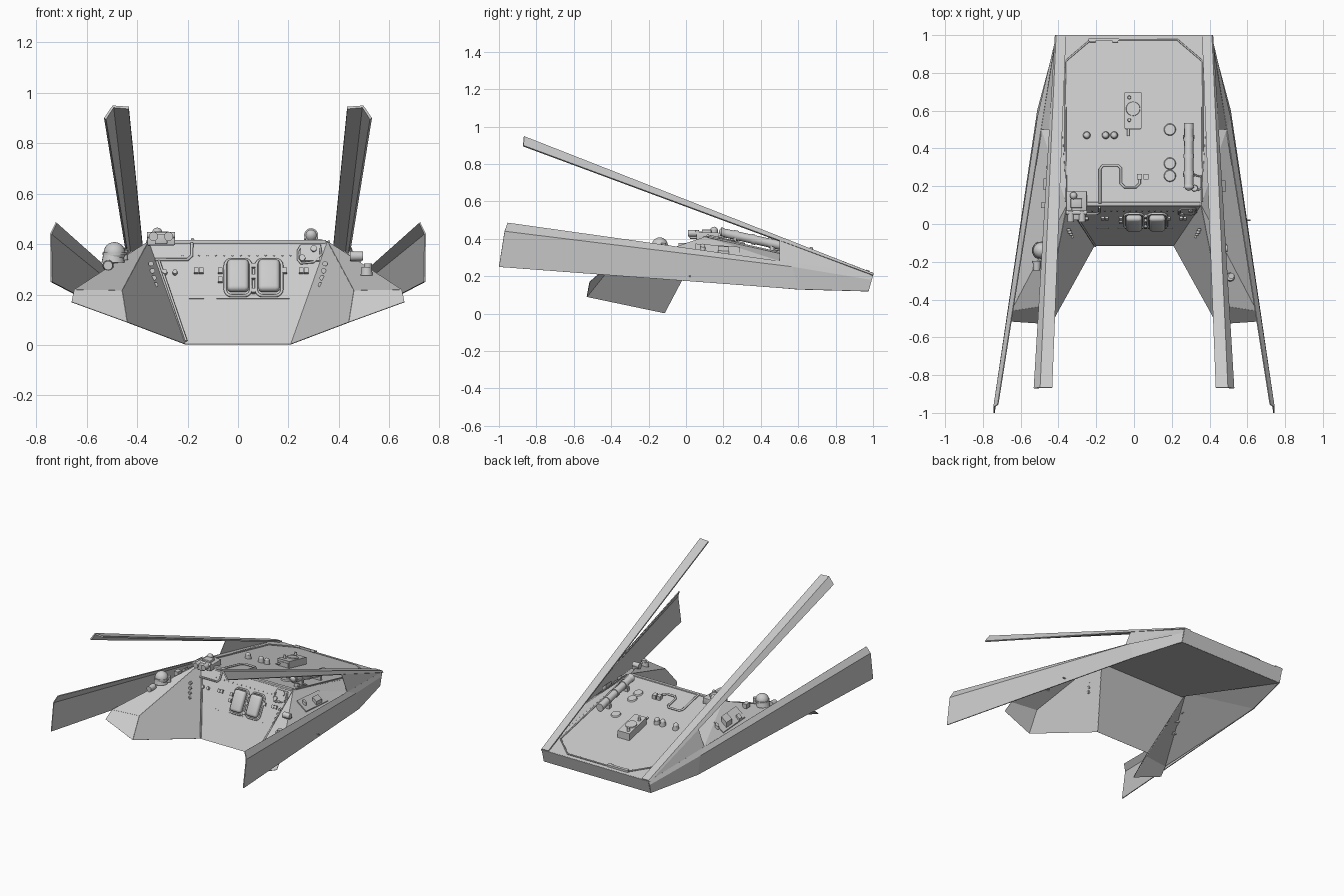
import bpy, bmesh, math
from mathutils import Matrix, Vector


def finish(name, bm, smooth=True):
    me = bpy.data.meshes.new(name)
    bm.to_mesh(me)
    bm.free()
    if smooth:
        for p in me.polygons:
            p.use_smooth = True
        me.set_sharp_from_angle(angle=math.radians(35))
    ob = bpy.data.objects.new(name, me)
    bpy.context.collection.objects.link(ob)
    return ob


def sheet(name, verts, faces, mirror=True, thick=0.003):
    bm = bmesh.new()
    vs = [bm.verts.new(v) for v in verts]
    for f in faces:
        bm.faces.new([vs[i] for i in f])
    ob = finish(name, bm, False)
    if mirror:
        m = ob.modifiers.new("mirror", 'MIRROR')
        m.use_mirror_merge = False
    s = ob.modifiers.new("thickness", 'SOLIDIFY')
    s.thickness, s.offset = thick, 0
    return ob


AXES = {'x': Matrix.Rotation(math.pi / 2, 4, 'Y'),
        'y': Matrix.Rotation(math.pi / 2, 4, 'X'), 'z': Matrix()}


def part(name, M, boxes=(), cyls=(), balls=(), bevel=0.0):
    """boxes: (centre, size); cyls: (centre, r1, r2, length, axis); balls: (centre, r)"""
    bm = bmesh.new()
    for c, s in boxes:
        bmesh.ops.create_cube(bm, size=1, matrix=M @ Matrix.Translation(c) @ Matrix.Diagonal((*s, 1)))
    if bevel:
        bmesh.ops.bevel(bm, geom=bm.edges[:], offset=bevel, segments=3, affect='EDGES', profile=0.5)
    for c, r1, r2, h, ax in cyls:
        bmesh.ops.create_cone(bm, cap_ends=True, segments=20, radius1=r1, radius2=r2, depth=h,
                              matrix=M @ Matrix.Translation(c) @ AXES[ax])
    for c, r in balls:
        bmesh.ops.create_uvsphere(bm, u_segments=20, v_segments=12, radius=r, matrix=M @ Matrix.Translation(c))
    return finish(name, bm)


def pipe(name, M, pts, r, cyclic=False):
    cu = bpy.data.curves.new(name, 'CURVE')
    cu.dimensions, cu.bevel_depth, cu.bevel_resolution = '3D', r, 2
    sp = cu.splines.new('POLY')
    sp.points.add(len(pts) - 1)
    for p, q in zip(sp.points, pts):
        p.co = (*(M @ Vector(q)), 1)
    sp.use_cyclic_u = cyclic
    cu.use_fill_caps = True
    ob = bpy.data.objects.new(name, cu)
    bpy.context.collection.objects.link(ob)
    return ob


def rounded(x0, x1, y0, y1, r, h):
    pts = []
    for cx, cy, a0 in ((x1 - r, y1 - r, 0), (x0 + r, y1 - r, 90), (x0 + r, y0 + r, 180), (x1 - r, y0 + r, 270)):
        for k in range(5):
            a = math.radians(a0 + k * 22.5)
            pts.append((cx + r * math.cos(a), cy + r * math.sin(a), h))
    return pts


# Local frames: deck (x, y, height), wall (x, z, outward), consoles (x, y, height)
DECK = Matrix(((1, 0, 0, 0), (0, 1, 0, 0), (0, -.222, 1, .432), (0, 0, 0, 1)))
WALL = Matrix(((1, 0, 0, 0), (0, .531, -.883, -.118), (0, 1, .469, 0), (0, 0, 0, 1)))
SIDE = {s: Matrix(((1, 0, 0, 0), (0, 1, 0, 0), (-.802 * s, -.074, 1, .702), (0, 0, 0, 1))) for s in (1, -1)}
WORLD = Matrix()

# Shell corner points (right side)
A, B, C = (.355, .1, .41), (.46, -.43, .215), (.65, -.46, .218)
C2, F, G = (.66, -.515, .17), (.44, -.53, .09), (.21, -.115, .003)
D, N, E = (.49, .5, .28), (.41, 1, .21), (.446, .5, .392)
N2, P, W = (.41, .975, .12), (.51, .6, .13), (.33, .085, .38)


def flip(p):
    return (-p[0], p[1], p[2])


# Main shell
sheet("deck", [A, N, flip(N), flip(A)], [(0, 1, 2, 3)], False)
sheet("front_wall", [A, flip(A), flip(G), G], [(0, 1, 2, 3)], False)
sheet("nose_plate", [N, flip(N), flip(N2), N2], [(0, 1, 2, 3)], False)
sheet("bottom_panel", [N2, W, flip(W), flip(N2)], [(0, 1, 2, 3)], False)
sheet("bottom_side_panel", [N2, P, C, A, W], [(0, 4, 3), (0, 3, 1), (1, 3, 2)])
sheet("leg_inner_panel", [A, B, F, G], [(0, 3, 2, 1)])
sheet("leg_end", [B, C, C2, F], [(0, 3, 2, 1)])
sheet("side_console_floor", [A, B, C, D, N], [(0, 1, 2), (0, 2, 3), (0, 3, 4)])
sheet("nose_side_plate", [N, D, E], [(0, 1, 2)])
sheet("outer_side_panel",
      [(.72, -.955, .485), (.742, -.97, .44), (.74, -1, .25),
       D, (.508, .57, .25), P,
       N, (.411, .99, .18), N2],
      [(0, 1, 4, 3), (1, 2, 5, 4), (3, 4, 7, 6), (4, 5, 8, 7)], thick=.006)

# Canopy beams: angled strip from the nose to the raised tips
sheet("canopy_beam",
      [(.433, -.867, .94), (.495, -.867, .945), (.527, -.87, .897),
       (.36, 1, .213), (.41, 1, .213), (.415, 1, .204)],
      [(0, 1, 4, 3), (1, 2, 5, 4)], thick=.01)

# Deck border and hinge
pipe("deck_border", DECK, [(-.36, .12, .005), (-.365, .86, .005), (-.23, .975, .005),
                           (.23, .975, .005), (.365, .86, .005), (.36, .12, .005)], .005)
part("nose_hinge", DECK, [((-.16, .975, .01), (.16, .014, .014))],
     [((-.22, .97, .01), .008, .008, .03, 'x'), ((-.1, .968, .01), .008, .008, .03, 'x')])
part("deck_rear_rail", WORLD, [((0, .105, .408), (.70, .022, .016))], bevel=.004)

# Deck control box
part("control_box", DECK, [((-.005, .60, .025), (.09, .19, .05)), ((-.005, .51, .02), (.08, .02, .03))],
     [((-.005, .61, .052), .038, .036, .008, 'z'), ((-.025, .67, .06), .010, .008, .025, 'z'),
      ((-.025, .55, .06), .010, .008, .025, 'z'), ((-.03, .49, .02), .007, .007, .05, 'y')])

# Knobs and flat domes on the deck
part("deck_knobs", DECK, cyls=[((x, .47, .014), .02, .018, .026, 'z') for x in (-.25, -.15, -.105)],
     balls=[((x, .47, .026), .017) for x in (-.25, -.15, -.105)])
part("deck_domes", DECK, cyls=[((.19, y, .006), .032, .028, .008, 'z') for y in (.5, .32, .255)])

# Pressure bottle with straps
part("pressure_bottle", DECK, [((.29, y, .015), (.06, .02, .03)) for y in (.26, .46)],
     [((.29, .36, .045), .024, .024, .30, 'y'), ((.29, .52, .045), .026, .026, .03, 'y'),
      ((.29, .205, .045), .020, .028, .03, 'y')] +
     [((.29, y, .045), .028, .028, .02, 'y') for y in (.27, .36, .45)], [((.29, .2, .045), .024)])
pipe("bottle_hose", DECK, [(.30, .2, .02), (.34, .18, .012), (.355, .19, .012), (.355, .25, .012), (.32, .26, .012)], .005)
part("bottle_valve", DECK, cyls=[((.32, .19, .014), .018, .016, .024, 'z')])

# Deck pipe and connector blocks
pipe("deck_pipe", DECK, [(-.18, .11, .010), (-.18, .29, .010), (-.165, .31, .010), (-.085, .31, .010),
                         (-.07, .295, .010), (-.07, .215, .010), (-.05, .195, .010), (.01, .195, .010),
                         (.03, .215, .010), (.03, .25, .010)], .007)
part("pipe_connectors", DECK, [((.03, .25, .015), (.026, .028, .026)), ((.063, .25, .015), (.026, .028, .026))])

# Sighting device on the left of the wall top
part("sight_device", WORLD, [((-.305, .115, .415), (.11, .12, .04)), ((-.305, .06, .42), (.05, .08, .04)),
                             ((-.305, .11, .435), (.06, .05, .03))],
     [((-.335, .04, .43), .018, .018, .06, 'y'), ((-.275, .04, .43), .018, .018, .06, 'y'),
      ((-.305, .06, .435), .012, .012, .11, 'x'), ((-.32, .15, .435), .02, .02, .03, 'z')],
     [((-.32, .15, .445), .02)], bevel=.004)

# Twin padded wall screens with rounded frames
for i, cx in enumerate((0, .123)):
    part(f"wall_screen_{i + 1}", WALL, [((cx, .265, .021), (.086, .125, .038))], bevel=.017)
    pipe(f"wall_screen_frame_{i + 1}", WALL, rounded(cx - .051, cx + .051, .192, .336, .025, .007), .006, True)
part("screen_divider", WALL, [((.061, z, .009), (.016, .016, .014)) for z in (.21, .265, .31)])

# Wall buttons, seams and rivets
part("wall_buttons", WALL, cyls=[((x, .285, .008), .010, .009, .014, 'z') for x in (-.29, -.25)],
     boxes=[((x, z, .008), (.018, .02, .012)) for x, z in
            ((-.165, .29), (-.145, .29), (-.07, .29), (-.07, .255), (.185, .29), (.25, .29), (.27, .29))])
part("wall_seams", WALL, [((-.165, .185, .003), (.06, .006, .004)), ((.06, .185, .003), (.29, .006, .004))])
part("wall_rivets", WALL, cyls=[((-.22 + k * .033, .355, .003), .004, .004, .004, 'z') for k in range(15)])
pipe("wall_cable", WALL, [(-.33, .335, .008), (-.20, .335, .008), (-.183, .35, .008), (-.183, .40, .008)], .006)
pipe("wall_side_cable", WALL, [(-.315, .335, .007), (-.205, .012, .007)], .005)

# Hatch plate on the right of the wall: five-sided with rounded outline
part("wall_hatch", WALL, [((.285, .36, .007), (.075, .06, .01))],
     [((.255, .338, .014), .012, .012, .01, 'z'), ((.30, .375, .014), .012, .012, .01, 'z')])
pipe("hatch_outline", WALL, [(.238, .335, .008), (.25, .32, .008), (.30, .325, .008), (.33, .355, .008),
                             (.325, .39, .008), (.25, .39, .008), (.238, .37, .008)], .005, True)

# Buttons along the leg panels
for s, label in ((-1, "left"), (1, "right")):
    part(f"{label}_leg_buttons", WORLD,
         cyls=[((s * (.345 - .006 * k), -.03 - .012 * k, .322 - .028 * k), .010, .010, .014, 'y') for k in range(4)])

# Left console: ball with collar, knob and instrument plate
part("left_console_ball", WORLD, cyls=[((-.495, -.14, .342), .046, .04, .03, 'z'), ((-.49, -.14, .362), .047, .047, .01, 'z')],
     balls=[((-.49, -.14, .365), .043)])
part("left_console_levers", WORLD, [((-.45, -.02, .362), (.03, .04, .03))],
     [((-.515, -.22, .315), .022, .018, .05, 'y'), ((-.45, -.12, .357), .014, .014, .04, 'z')])
part("left_instrument_plate", SIDE[-1], [((-.455, .17, .008), (.07, .24, .01)), ((-.46, .21, .03), (.04, .06, .035)),
                                         ((-.48, .10, .02), (.025, .03, .02))],
     [((-.45, .3, .02), .014, .012, .02, 'z')])

# Right console: twin grips and instrument plate
part("right_console_grips", WORLD, [((.47, -.12, .34), (.04, .03, .02))],
     [((.51, -.28, .292), .024, .020, .035, 'z'), ((.47, -.13, .352), .020, .018, .05, 'x'),
      ((.515, -.275, .315), .016, .016, .015, 'z')])
part("right_instrument_plate", SIDE[1], [((.455, .17, .008), (.07, .24, .01)), ((.47, .2, .025), (.03, .06, .025))],
     [((.45, .09, .02), .014, .012, .02, 'z')])

# Probe on the outer panel
part("side_probe", WORLD, cyls=[((.598, .02, .2), .006, .003, .04, 'x')])
